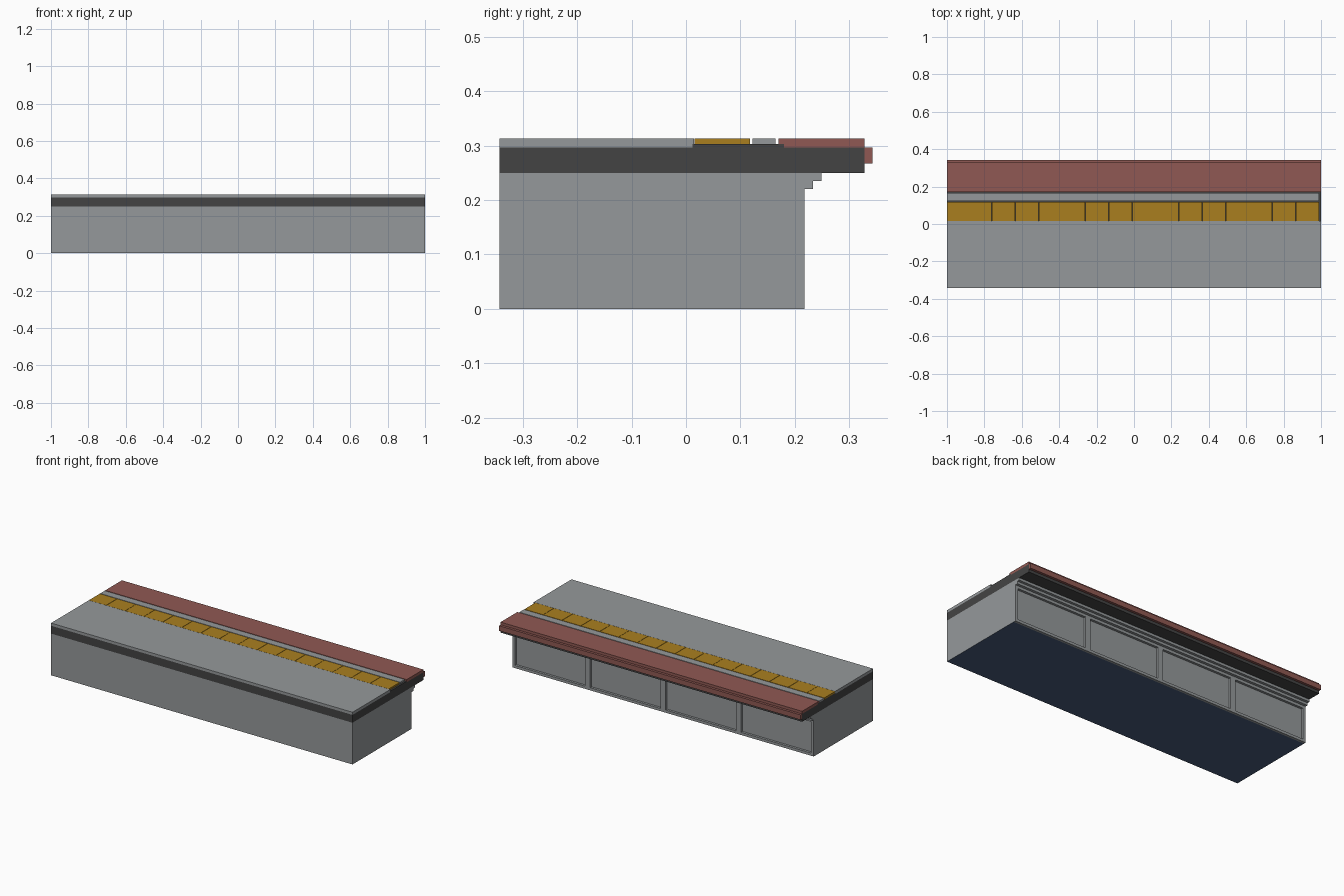
import bpy
import bmesh

cube = bpy.data.objects.get("Cube")
if cube:
    bpy.data.objects.remove(cube, do_unlink=True)


def make_material(name, hex_rgb):
    """Flat material from an sRGB hex colour."""
    rgb = []
    for i in (0, 2, 4):
        c = int(hex_rgb[i:i + 2], 16) / 255
        rgb.append(c / 12.92 if c <= 0.04045 else ((c + 0.055) / 1.055) ** 2.4)
    mat = bpy.data.materials.new(name)
    mat.use_nodes = True
    mat.diffuse_color = (*rgb, 1)
    mat.node_tree.nodes["Principled BSDF"].inputs["Base Color"].default_value = (*rgb, 1)
    return mat


concrete = make_material("concrete grey", "95999B")
slab_dark = make_material("dark slab", "444444")
yellow = make_material("tactile yellow", "AA7F1F")
red = make_material("brick red", "905953")
navy = make_material("underside navy", "485C7C")


def new_object(name, bm, *mats):
    bmesh.ops.recalc_face_normals(bm, faces=bm.faces)
    mesh = bpy.data.meshes.new(name)
    bm.to_mesh(mesh)
    bm.free()
    for m in mats:
        mesh.materials.append(m)
    obj = bpy.data.objects.new(name, mesh)
    bpy.context.collection.objects.link(obj)
    return obj


def extrude_profile(name, points, mat, x0=-1.0, x1=1.0):
    """Sweep a (y, z) outline along x."""
    bm = bmesh.new()
    face = bm.faces.new([bm.verts.new((x0, y, z)) for y, z in points])
    out = bmesh.ops.extrude_face_region(bm, geom=[face])
    verts = [v for v in out["geom"] if isinstance(v, bmesh.types.BMVert)]
    bmesh.ops.translate(bm, verts=verts, vec=(x1 - x0, 0, 0))
    return new_object(name, bm, mat)


def box(name, x0, x1, y0, y1, z0, z1, mat):
    return extrude_profile(name, [(y0, z0), (y1, z0), (y1, z1), (y0, z1)], mat, x0, x1)


FRONT = -0.343
WALL = 0.218       # outer face of the back wall
PANEL = 0.204      # recessed panel face
TOP = 0.313

# Core with a navy underside and a stepped cornice under the slab
core = extrude_profile("base_core", [
    (FRONT, 0), (PANEL, 0), (PANEL, 0.22), (0.234, 0.22), (0.234, 0.235),
    (0.249, 0.235), (0.249, 0.25), (FRONT, 0.25)], concrete)
core.data.materials.append(navy)
for poly in core.data.polygons:
    if poly.normal.z < -0.9 and poly.center.z < 0.01:
        poly.material_index = 1

# Back wall framing: rails and posts around four recessed panels
box("back_rail_bottom", -1, 1, PANEL, WALL, 0, 0.016, concrete)
box("back_rail_top", -1, 1, PANEL, WALL, 0.204, 0.22, concrete)
for i in range(5):
    x = -1 + 0.5 * i
    x0, x1 = max(-1, x - 0.017), min(1, x + 0.017)
    box(f"back_post_{i + 1}", x0, x1, PANEL, WALL, 0.016, 0.204, concrete)

# Dark deck slab, with a raised bed below the paving joints
box("deck_slab", -1, 1, FRONT, 0.328, 0.25, 0.297, slab_dark)
box("joint_bed", -1, 1, 0.012, 0.18, 0.297, 0.303, slab_dark)

# Paving strips
box("front_paving", -1, 1, FRONT, 0.015, 0.297, TOP, concrete)
box("middle_paving", -1, 0.99, 0.122, 0.165, 0.303, TOP, concrete)
box("red_edge_paving", -1, 1, 0.17, 0.328, 0.297, TOP, red)

# Yellow tactile tiles, laid with hairline joints
PITCH = 0.125
for i in range(16):
    x0 = max(-1, -1.01 + PITCH * i + 0.001)
    x1 = -1.01 + PITCH * (i + 1) - 0.001
    box(f"tactile_tile_{i + 1}", x0, x1, 0.016, 0.118, 0.297, TOP, yellow)

# Red nosing along the platform edge
extrude_profile("edge_nosing", [
    (0.328, 0.267), (0.343, 0.267), (0.343, 0.297), (0.328, 0.297)], red)
